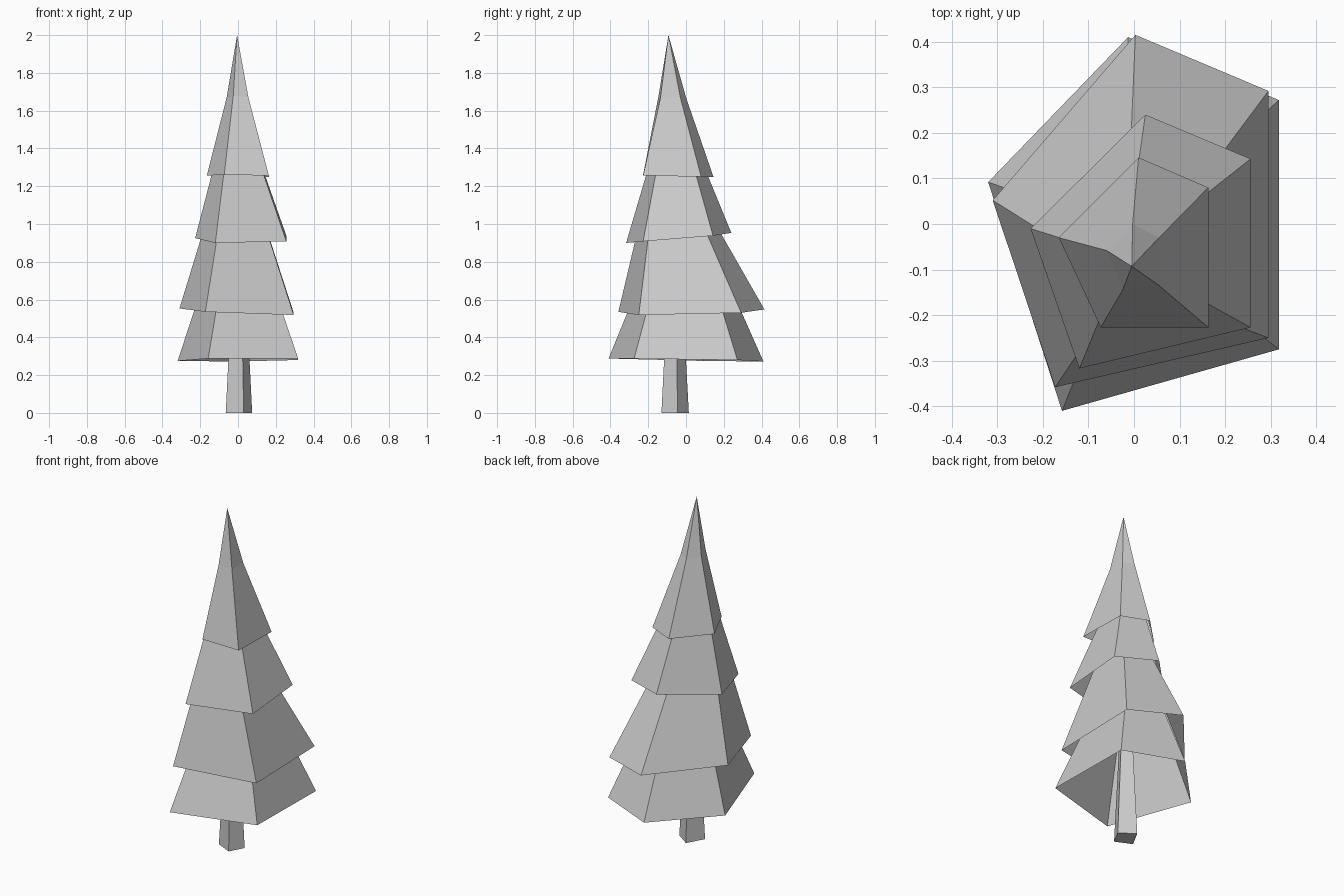
import bpy
import bmesh
from mathutils import Vector

cube = bpy.data.objects.get("Cube")
if cube:
    bpy.data.objects.remove(cube, do_unlink=True)

# One plain grey for the whole tree
grey = bpy.data.materials.new("plain grey")
grey.use_nodes = True
colour = (0.6, 0.6, 0.6, 1.0)
grey.diffuse_color = colour
grey.node_tree.nodes["Principled BSDF"].inputs["Base Color"].default_value = colour


def finish(name, bm):
    bmesh.ops.recalc_face_normals(bm, faces=bm.faces)
    mesh = bpy.data.meshes.new(name)
    bm.to_mesh(mesh)
    bm.free()
    mesh.materials.append(grey)
    obj = bpy.data.objects.new(name, mesh)
    bpy.context.collection.objects.link(obj)
    return obj


def bridge(bm, low, high):
    """Join two rings of equal size with flat sides."""
    n = len(low)
    for i in range(n):
        j = (i + 1) % n
        bm.faces.new((low[i], low[j], high[j], high[i]))


def skirt(name, rim, apex, middle=None):
    """Open five-sided cone, with an optional narrower ring below the tip."""
    bm = bmesh.new()
    ring = [bm.verts.new(p) for p in rim]
    if middle:
        upper = [bm.verts.new(p) for p in middle]
        bridge(bm, ring, upper)
        ring = upper
    tip = bm.verts.new(apex)
    for a, b in zip(ring, ring[1:] + ring[:1]):
        bm.faces.new((a, b, tip))
    return finish(name, bm)


# Branch skirts, from the ground up
skirt("bottom_branches",
      [(0.318, 0.272, 0.28), (-0.013, 0.41, 0.272), (-0.32, 0.092, 0.275),
       (-0.158, -0.41, 0.288), (0.318, -0.275, 0.287)],
      (0, -0.02, 1.24))
skirt("lower_branches",
      [(0.295, 0.292, 0.53), (0.003, 0.415, 0.548), (-0.31, 0.052, 0.553),
       (-0.173, -0.358, 0.535), (0.295, -0.25, 0.518)],
      (-0.02, -0.13, 1.5))
skirt("upper_branches",
      [(0.256, 0.143, 0.938), (0.025, 0.24, 0.953), (-0.227, -0.01, 0.925),
       (-0.12, -0.317, 0.9), (0.256, -0.227, 0.908)],
      (-0.02, -0.075, 1.72))
skirt("top_branches",
      [(0.163, 0.08, 1.25), (0.01, 0.146, 1.248), (-0.165, -0.03, 1.257),
       (-0.073, -0.227, 1.26), (0.163, -0.227, 1.257)],
      (-0.005, -0.093, 2.0),
      [(0.055, -0.03, 1.67), (-0.003, 0, 1.67), (-0.06, -0.058, 1.67),
       (-0.025, -0.145, 1.68), (0.055, -0.135, 1.67)])

# Tapered four-sided trunk running up inside the branches
bm = bmesh.new()
centre = Vector((0.005, -0.06, 0))
foot = [Vector(p) for p in
        [(0.03, -0.13, 0), (0.075, -0.045, 0), (-0.01, 0.015, 0), (-0.065, -0.085, 0)]]
low = [bm.verts.new(p) for p in foot]
high = [bm.verts.new(centre.lerp(p, 0.57) + Vector((0, 0, 0.6))) for p in foot]
bridge(bm, low, high)
bm.faces.new(low[::-1])
bm.faces.new(high)
finish("trunk", bm)
